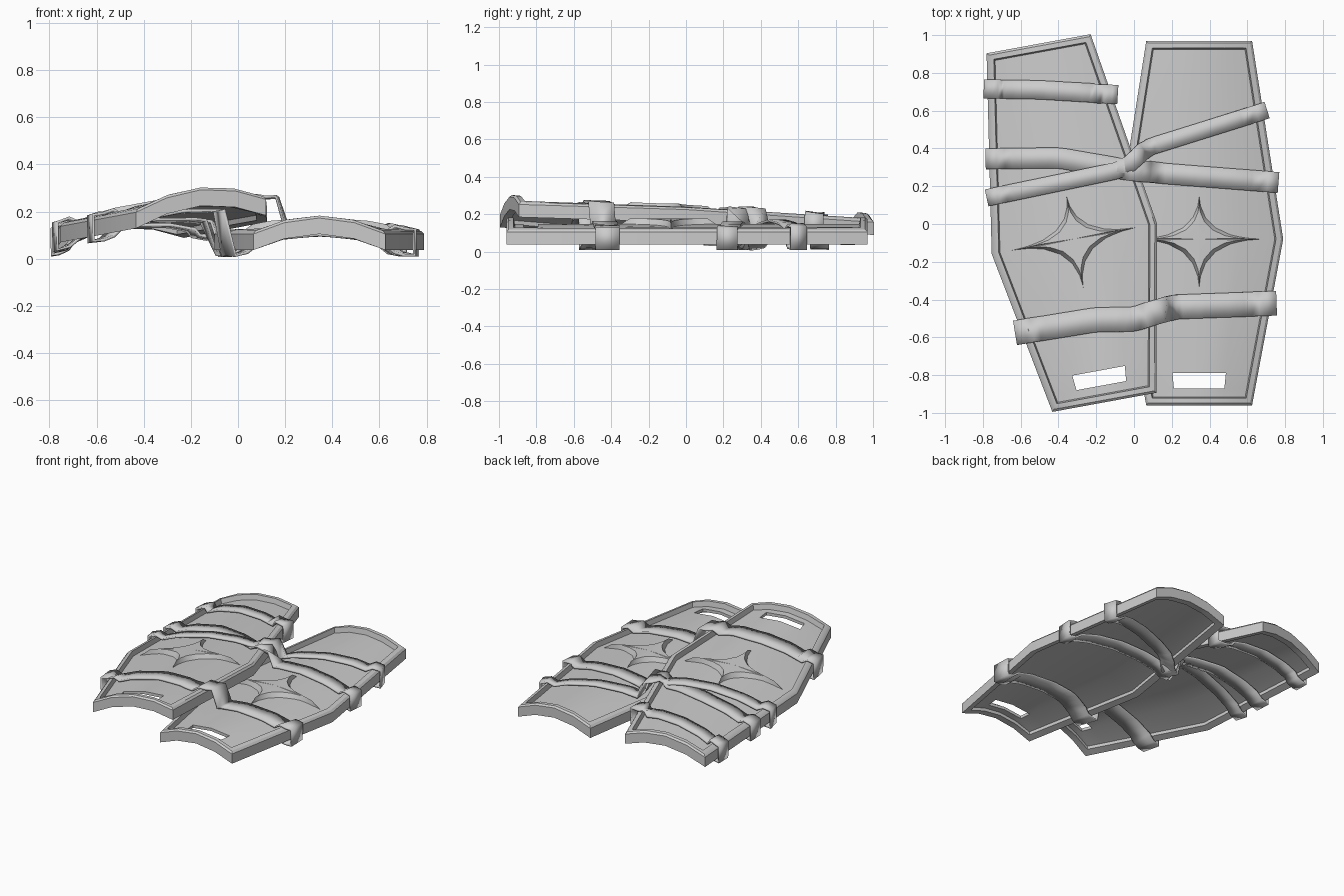
import bpy, bmesh, math

if "Cube" in bpy.data.objects:
    bpy.data.objects.remove(bpy.data.objects["Cube"])

COLS = [-1, -.53, 0, .53, 1]                 # across the arch, as share of half width
ROWS = [-.965, -.875, -.795, -.085, .965]    # along the length
RIM, TOP, UNDER, ARCH = .045, .042, .022, .068


class Frame:
    """Placement of one shield: centre, turn about z and slope of its base."""
    def __init__(self, cx, cy, base, turn, sx, sy):
        self.cx, self.cy, self.base, self.sx, self.sy = cx, cy, base, sx, sy
        self.c, self.s = math.cos(turn), math.sin(turn)

    def place(self, u, v, w):
        dx, dy = u * self.c - v * self.s, u * self.s + v * self.c
        return (self.cx + dx, self.cy + dy, self.base + self.sx * dx + self.sy * dy + w)

    def surface(self, x, y, side):
        """Height of the top (side 1) or underside (side -1), or None when outside."""
        dx, dy = x - self.cx, y - self.cy
        u, v = dx * self.c + dy * self.s, dy * self.c - dx * self.s
        h = half_width(v)
        if abs(u) > h + .045:
            return None
        on_rim = abs(u) > h - .06
        w = (.078 if on_rim else TOP) if side > 0 else (0 if on_rim else UNDER)
        return self.base + self.sx * dx + self.sy * dy + arch(min(1, abs(u) / h)) + w


def half_width(v):
    return .445 - .165 * (abs(v + .085) / (1.05 if v > -.085 else .88))


def arch(t):
    return ARCH * (1 - .5 * t if t < .5 else 1.5 * (1 - t))


def finish(name, bm, angle=30):
    bmesh.ops.recalc_face_normals(bm, faces=bm.faces)
    me = bpy.data.meshes.new(name)
    bm.to_mesh(me)
    bm.free()
    ob = bpy.data.objects.new(name, me)
    bpy.context.collection.objects.link(ob)
    bpy.ops.object.select_all(action='DESELECT')
    ob.select_set(True)
    bpy.context.view_layer.objects.active = ob
    bpy.ops.object.shade_smooth_by_angle(angle=math.radians(angle))
    return ob


def bridge(bm, a, b):
    n = len(a)
    for k in range(n):
        bm.faces.new((a[k], a[(k + 1) % n], b[(k + 1) % n], b[k]))


def shield(name, fr):
    bm = bmesh.new()
    ring = [(i, 0) for i in range(5)] + [(4, j) for j in range(1, 5)] \
        + [(i, 4) for i in (3, 2, 1, 0)] + [(0, j) for j in (3, 2, 1)]
    slot = [(1, 1), (2, 1), (3, 1), (3, 2), (2, 2), (1, 2)]

    def vert(i, j, d, w):
        v = ROWS[j] + (d if j == 0 else -d if j == 4 else 0)
        u = COLS[i] * (half_width(v) - d)
        return bm.verts.new(fr.place(u, v, arch(abs(u) / half_width(v)) + w))

    # recessed panel, with the hand slot left open
    grids = []
    for w in (UNDER, TOP):
        g = {(i, j): vert(i, j, RIM, w) for i in range(5) for j in range(5)}
        for i in range(4):
            for j in range(4):
                if not (j == 1 and i in (1, 2)):
                    bm.faces.new((g[i, j], g[i + 1, j], g[i + 1, j + 1], g[i, j + 1]))
        grids.append(g)
    bridge(bm, *[[g[k] for k in slot] for g in grids])

    # raised rim around it
    loops = [[grids[0][k] for k in ring]]
    for d, w in [(.045, 0), (0, 0), (0, .068), (.012, .078), (.038, .078)]:
        loops.append([vert(i, j, d, w) for i, j in ring])
    loops.append([grids[1][k] for k in ring])
    for a, b in zip(loops, loops[1:]):
        bridge(bm, a, b)
    finish(name, bm)


def star(name, fr):
    bm = bmesh.new()

    def outline(scale, lift):
        pts = []
        for k in range(32):
            a = math.tau * k / 32
            c, s = math.cos(a), math.sin(a)
            u = .355 * scale * math.copysign(abs(c) ** 4, c)
            v = (.245 if s > 0 else .275) * scale * math.copysign(abs(s) ** 4, s) - .085
            pts.append(bm.verts.new(fr.place(u, v, arch(abs(u) / half_width(v)) + TOP + lift)))
        return pts

    low, high = outline(1, -.004), outline(.8, .03)
    bridge(bm, low, high)
    mid = bm.verts.new(fr.place(0, -.085, ARCH + TOP + .03))
    for k in range(32):
        bm.faces.new((high[k], high[(k + 1) % 32], mid))
    finish(name, bm)


def sample(path, n):
    """Even points and directions along a flat polyline."""
    seg = [math.dist(a, b) for a, b in zip(path, path[1:])]
    total, out = sum(seg), []
    for k in range(n + 1):
        d, i = total * k / n, 0
        while i < len(seg) - 1 and d > seg[i]:
            d -= seg[i]
            i += 1
        a, b = path[i], path[i + 1]
        t = min(1, d / seg[i])
        out.append((a[0] + (b[0] - a[0]) * t, a[1] + (b[1] - a[1]) * t))
    return out


def strap(name, path, width, frames, gap=.004, n=34):
    """Closed band lying over the tops and back along the undersides."""
    pts = sample(path, n)
    bm = bmesh.new()
    edges = []
    for off in (-width / 2, width / 2):
        line = []
        for k, (x, y) in enumerate(pts):
            a, b = pts[max(0, k - 2)], pts[min(n, k + 2)]
            L = math.dist(a, b)
            line.append((x - (b[1] - a[1]) / L * off, y + (b[0] - a[0]) / L * off))
        loop = []
        for side in (1, -1):
            zs, last = [], None
            for x, y in line:
                hs = [h for f in frames if (h := f.surface(x, y, side)) is not None]
                last = (max(hs) if side > 0 else min(hs)) if hs else last
                zs.append(last)
            first = next(z for z in zs if z is not None)
            zs = [first if z is None else z for z in zs]
            part = [(x, y, z + (gap if side > 0 else -.018)) for (x, y), z in zip(line, zs)]
            loop += part if side > 0 else part[::-1]
        edges.append([bm.verts.new(p) for p in loop])
    bridge(bm, *edges)
    ob = finish(name, bm, 40)
    mod = ob.modifiers.new("thickness", 'SOLIDIFY')
    mod.thickness = .013
    mod.offset = 1


right = Frame(.345, .005, .037, 0, 0, 0)
left = Frame(-.331, .005, .109, math.radians(10.4), .105, -.031)

for side, fr in (("right", right), ("left", left)):
    shield(side + "_shield", fr)
    star(side + "_star", fr)

# straps around both shields, and one around the left shield alone
both = (left, right)
strap("front_strap", [(-.62, -.575), (-.2, -.507), (0, -.505), (.2, -.44), (.745, -.42)], .13, both)
strap("crossing_strap", [(-.77, .14), (-.1, .28), (-.03, .31), (.06, .40), (.695, .60)], .09, both, .012)
strap("middle_strap", [(-.775, .345), (-.4, .35), (0, .28), (.755, .22)], .11, both, .001)
strap("back_strap", [(-.785, .715), (-.5, .71), (-.095, .685)], .10, (left,))
